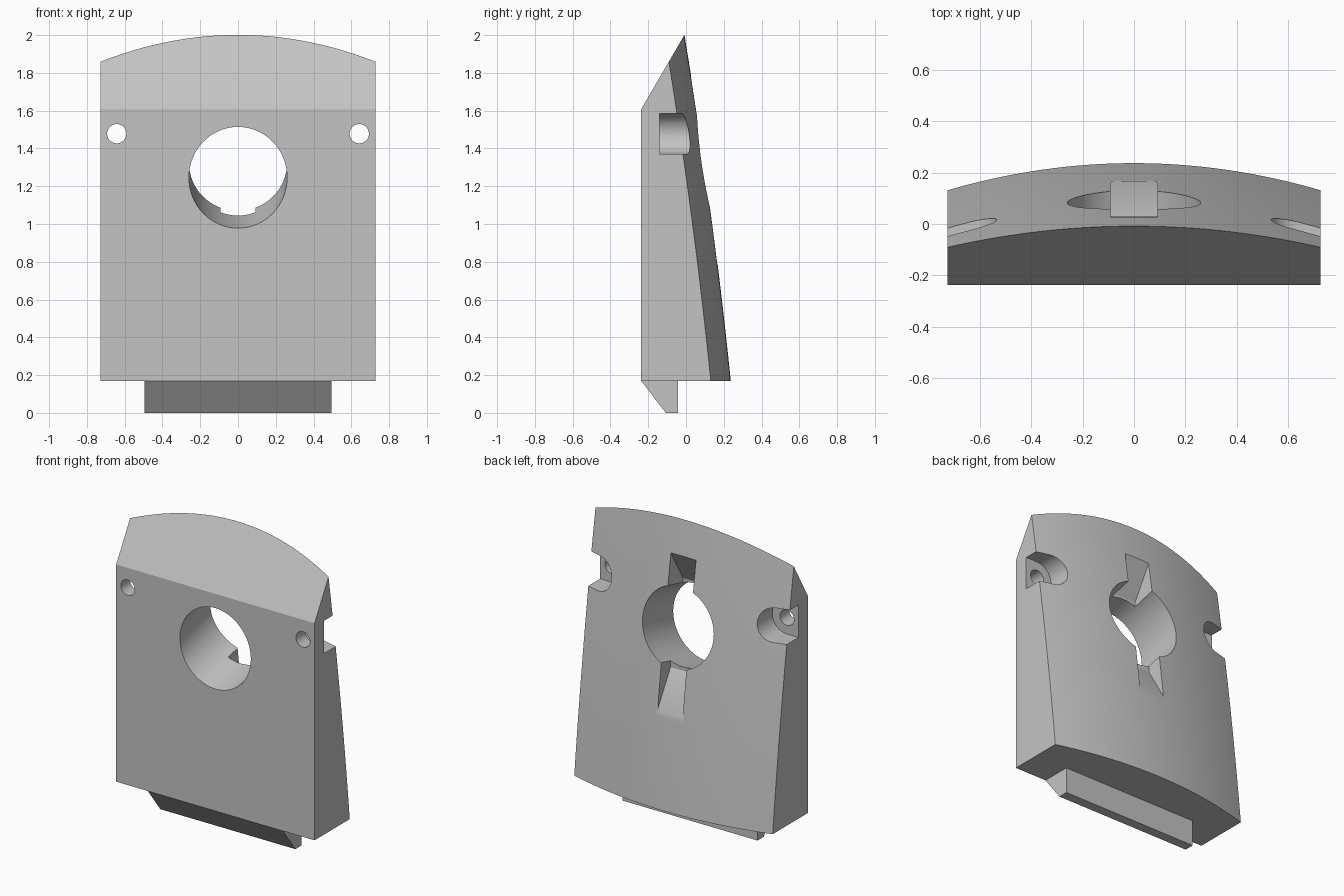
import bpy, bmesh, math
from mathutils import Vector, Matrix

if "Cube" in bpy.data.objects:
    bpy.data.objects.remove(bpy.data.objects["Cube"])

grey = bpy.data.materials.new("plain grey")
grey.use_nodes = True
grey.diffuse_color = (0.55, 0.55, 0.55, 1)
grey.node_tree.nodes["Principled BSDF"].inputs["Base Color"].default_value = grey.diffuse_color

HALF_W, FRONT, BASE = 0.727, -0.237, 0.17


def make_object(name, bm):
    bmesh.ops.recalc_face_normals(bm, faces=bm.faces)
    mesh = bpy.data.meshes.new(name)
    bm.to_mesh(mesh)
    bm.free()
    mesh.materials.append(grey)
    obj = bpy.data.objects.new(name, mesh)
    bpy.context.collection.objects.link(obj)
    return obj


def side_prism(name, profile, x0, x1):
    """Extrude a (y, z) profile along x."""
    bm = bmesh.new()
    face = bm.faces.new([bm.verts.new((x0, y, z)) for y, z in profile])
    ext = bmesh.ops.extrude_face_region(bm, geom=[face])["geom"]
    bmesh.ops.translate(bm, vec=(x1 - x0, 0, 0),
                        verts=[v for v in ext if isinstance(v, bmesh.types.BMVert)])
    return make_object(name, bm)


def cylinder(name, radius, centre, length, tilt=0.0):
    """Cylinder along y, its back end raised by the tilt."""
    bm = bmesh.new()
    turn = Matrix.Rotation(math.pi / 2 + tilt, 4, 'X')
    bmesh.ops.create_cone(bm, cap_ends=True, segments=64, radius1=radius, radius2=radius,
                          depth=length, matrix=Matrix.Translation(centre) @ turn)
    return make_object(name, bm)


def back_y(x, z):
    t = z - BASE
    return 0.237 - 0.1022 * t - 0.0173 * t * t - 0.2 * x * x


# Body: crowned back surface extruded to a flat front
bm = bmesh.new()
bmesh.ops.create_grid(bm, x_segments=40, y_segments=20, size=1)
for v in bm.verts:
    x, z = v.co.x * HALF_W, BASE + (v.co.y + 1) * 0.965
    v.co = (x, back_y(x, z), z)
ext = bmesh.ops.extrude_face_region(bm, geom=bm.faces[:])["geom"]
for v in ext:
    if isinstance(v, bmesh.types.BMVert):
        v.co.y = FRONT

# Sloped top
cut = bmesh.ops.bisect_plane(bm, geom=bm.verts[:] + bm.edges[:] + bm.faces[:],
                             plane_co=(0, FRONT, 1.608),
                             plane_no=Vector((0, -0.392, 0.228)).normalized(),
                             clear_outer=True)
rim = [e for e in cut["geom_cut"] if isinstance(e, bmesh.types.BMEdge)]
bmesh.ops.holes_fill(bm, edges=rim)
bmesh.ops.dissolve_limit(bm, angle_limit=0.001, verts=bm.verts[:], edges=bm.edges[:])
body = make_object("body", bm)

# Main opening, with wedge notches above and below on the back
cutters = [
    cylinder("opening_cutter", 0.26, (0, 0, 1.305), 1.4, math.radians(14)),
    side_prism("lower_notch_cutter",
               [(0.03, 1.02), (0.225, 0.69), (0.3, 0.69), (0.3, 1.25), (0.03, 1.25)], -0.092, 0.092),
    side_prism("upper_notch_cutter",
               [(-0.1, 1.56), (0.08, 1.865), (0.2, 1.865), (0.2, 1.4), (-0.1, 1.4)], -0.092, 0.092),
]

# Screw holes with round-ended pockets open to the sides
for side, s in (("left", 1), ("right", -1)):
    cutters += [
        cylinder(side + "_screw_cutter", 0.051, (s * 0.642, 0, 1.478), 1),
        cylinder(side + "_pocket_cutter", 0.108, (s * 0.642, 0.06, 1.478), 0.4),
        side_prism(side + "_slot_cutter",
                   [(-0.14, 1.37), (0.26, 1.37), (0.26, 1.586), (-0.14, 1.586)],
                   s * 0.642, s * 0.9),
    ]

bpy.context.view_layer.objects.active = body
for cutter in cutters:
    cutter.hide_render = True
    mod = body.modifiers.new(cutter.name, 'BOOLEAN')
    mod.operation, mod.solver, mod.object = 'DIFFERENCE', 'EXACT', cutter
    bpy.ops.object.modifier_apply(modifier=mod.name)
for cutter in cutters:
    bpy.data.objects.remove(cutter)

# Bevelled tongue under the body
side_prism("bottom_tongue", [(FRONT, BASE), (-0.107, 0), (-0.042, 0), (-0.042, BASE)], -0.495, 0.495)

# Smooth curved faces, keep hard edges
bpy.ops.object.select_all(action='DESELECT')
body.select_set(True)
bpy.ops.object.shade_smooth_by_angle(angle=math.radians(25))
